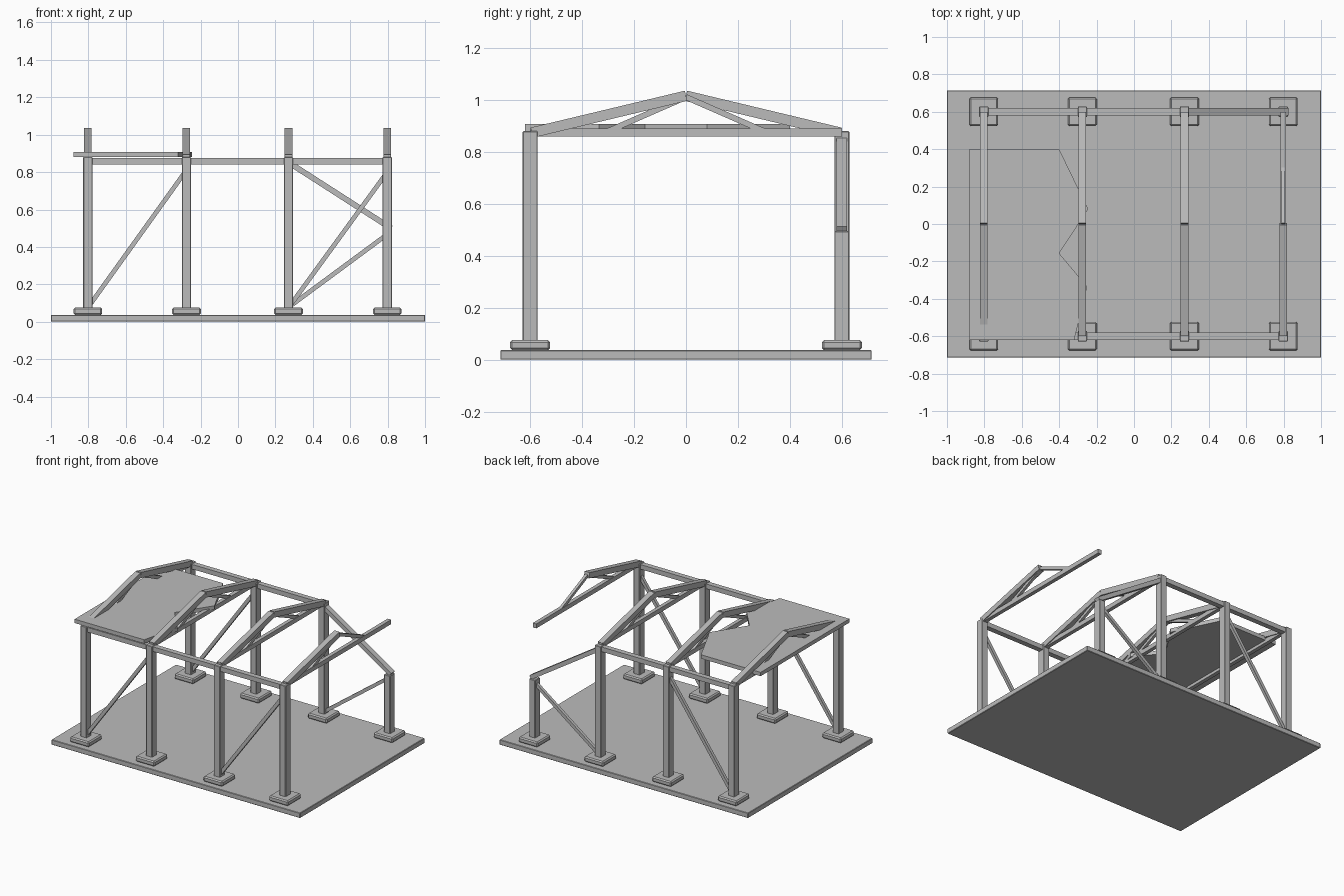
import bpy
import bmesh
from mathutils import Vector, Matrix

cube = bpy.data.objects.get("Cube")
if cube:
    bpy.data.objects.remove(cube, do_unlink=True)

grey = bpy.data.materials.new("plain_grey")
grey.use_nodes = True
grey.diffuse_color = (0.5, 0.5, 0.5, 1)
grey.node_tree.nodes["Principled BSDF"].inputs["Base Color"].default_value = (0.5, 0.5, 0.5, 1)


def add_object(name, bm, bevel=0):
    mesh = bpy.data.meshes.new(name)
    bmesh.ops.recalc_face_normals(bm, faces=bm.faces)
    bm.to_mesh(mesh)
    bm.free()
    mesh.materials.append(grey)
    obj = bpy.data.objects.new(name, mesh)
    bpy.context.collection.objects.link(obj)
    if bevel:
        mod = obj.modifiers.new("edge", "BEVEL")
        mod.width = bevel
        mod.segments = 1
    return obj


def box(name, center, size, bevel=0):
    bm = bmesh.new()
    bmesh.ops.create_cube(bm, size=1)
    bmesh.ops.scale(bm, vec=size, verts=bm.verts)
    bmesh.ops.translate(bm, vec=center, verts=bm.verts)
    return add_object(name, bm, bevel)


def bar(name, start, end, width, depth):
    """Square-cut timber between two points; width is horizontal."""
    start, end = Vector(start), Vector(end)
    along = (end - start).normalized()
    side = along.cross(Vector((0, 0, 1))).normalized()
    up = side.cross(along)
    turn = Matrix((along, side, up)).transposed().to_4x4()
    bm = bmesh.new()
    bmesh.ops.create_cube(bm, size=1)
    bmesh.ops.scale(bm, vec=((end - start).length, width, depth), verts=bm.verts)
    bmesh.ops.transform(bm, matrix=Matrix.Translation((start + end) / 2) @ turn, verts=bm.verts)
    return add_object(name, bm)


COLUMNS = (-0.803, -0.276, 0.27, 0.798)
ROW = 0.6
SLAB = 0.037
FOOT = 0.075
POST_TOP = 0.88
BROKEN_TOP = 0.495

# Ground slab
box("ground_slab", (0, 0, SLAB / 2), (2, 1.43, SLAB), 0.003)

# Footings and posts; the last back post is broken off short
for i, x in enumerate(COLUMNS):
    for label, y in (("front", -ROW), ("back", ROW)):
        broken = i == 3 and y > 0
        top = BROKEN_TOP if broken else POST_TOP
        box(f"{label}_footing_{i + 1}", (x, y, (SLAB + FOOT) / 2),
            (0.154, 0.154, FOOT - SLAB), 0.008)
        box(f"{label}_post_{i + 1}", (x, y, (FOOT + top) / 2 - 0.005),
            (0.049, 0.057, top - FOOT + 0.01), 0.003)

# Eave beams; the back one has dropped in the last bay
EAVE = 0.858
bar("front_eave_beam", (COLUMNS[0], -ROW, EAVE), (COLUMNS[3] + 0.022, -ROW, EAVE), 0.038, 0.034)
bar("back_eave_beam", (COLUMNS[0], ROW, EAVE), (COLUMNS[2], ROW, EAVE), 0.038, 0.034)
bar("fallen_eave_beam", (COLUMNS[2], ROW, 0.852), (COLUMNS[3] + 0.02, ROW, 0.5), 0.04, 0.03)

# Diagonal wall braces
for label, y in (("front", -ROW), ("back", ROW)):
    bar(f"{label}_brace_left", (COLUMNS[0], y, 0.075), (COLUMNS[1], y, 0.81), 0.022, 0.024)
bar("front_brace_right", (COLUMNS[2], -ROW, 0.075), (COLUMNS[3], -ROW, 0.8), 0.022, 0.024)
bar("back_brace_right", (COLUMNS[2], ROW, 0.077), (COLUMNS[3], ROW, 0.467), 0.022, 0.024)

# Roof trusses; the last one has lost its back rafter
APEX = 1.016
for i, x in enumerate(COLUMNS):
    bar(f"tie_beam_{i + 1}", (x, -ROW, 0.875), (x, ROW, 0.875), 0.028, 0.032)
    for label, s in (("front", -1), ("back", 1)):
        if not (i == 3 and s > 0):
            bar(f"{label}_rafter_{i + 1}", (x, 0, APEX), (x, s * 0.594, 0.874), 0.041, 0.04)
        bar(f"{label}_strut_{i + 1}", (x, 0, APEX - 0.005), (x, s * 0.3, 0.88), 0.02, 0.022)

# Torn roof panel with a jagged edge
outline = [(-0.88, -0.62), (-0.32, -0.62), (-0.25, -0.335), (-0.4, -0.157),
           (-0.245, 0.08), (-0.4, 0.4), (-0.88, 0.4)]
bm = bmesh.new()
face = bm.faces.new([bm.verts.new((x, y, 0.88)) for x, y in outline])
lifted = bmesh.ops.extrude_face_region(bm, geom=[face])
bmesh.ops.translate(bm, vec=(0, 0, 0.028),
                    verts=[v for v in lifted["geom"] if isinstance(v, bmesh.types.BMVert)])
add_object("torn_roof_panel", bm)
